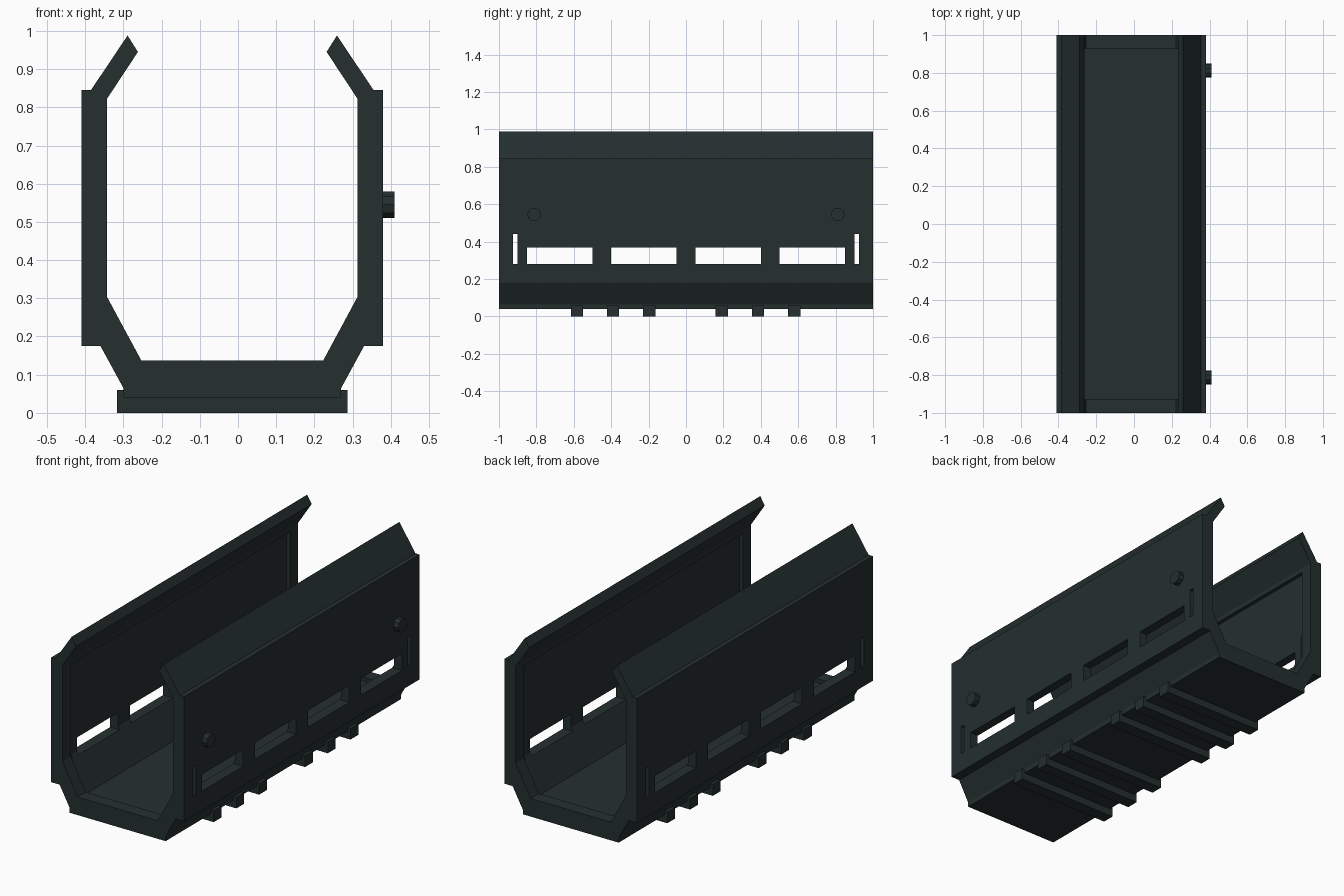
import bpy, bmesh, math
from mathutils import Matrix

if "Cube" in bpy.data.objects:
    bpy.data.objects.remove(bpy.data.objects["Cube"])

CX = -0.015  # centre line of the channel

mat = bpy.data.materials.new("dark slate")
mat.diffuse_color = (0.018, 0.028, 0.028, 1)
mat.use_nodes = True
mat.node_tree.nodes["Principled BSDF"].inputs["Base Color"].default_value = mat.diffuse_color


def make(name, bm):
    bmesh.ops.recalc_face_normals(bm, faces=bm.faces)
    me = bpy.data.meshes.new(name)
    bm.to_mesh(me)
    bm.free()
    me.materials.append(mat)
    ob = bpy.data.objects.new(name, me)
    bpy.context.collection.objects.link(ob)
    return ob


def prism(name, half, y):
    """Mirror a half profile about the centre line and extrude it along y."""
    pts = half + [(-x, z) for x, z in reversed(half)]
    bm = bmesh.new()
    face = bm.faces.new([bm.verts.new((CX + x, -y, z)) for x, z in pts])
    ext = bmesh.ops.extrude_face_region(bm, geom=[face], use_keep_orig=True)
    verts = [g for g in ext["geom"] if isinstance(g, bmesh.types.BMVert)]
    bmesh.ops.translate(bm, verts=verts, vec=(0, 2 * y, 0))
    return make(name, bm)


def boxes(name, ranges):
    """One object from (x0, x1, y0, y1, z0, z1) blocks."""
    bm = bmesh.new()
    for x0, x1, y0, y1, z0, z1 in ranges:
        m = Matrix.Translation(((x0 + x1) / 2, (y0 + y1) / 2, (z0 + z1) / 2))
        m = m @ Matrix.Diagonal((x1 - x0, y1 - y0, z1 - z0, 1))
        bmesh.ops.create_cube(bm, size=1, matrix=m)
    return make(name, bm)


# open channel with sloped corners and inward-leaning top flanges
channel = prism("channel_body", [
    (0.285, 0.04), (0.285, 0.065), (0.345, 0.175), (0.395, 0.175),
    (0.395, 0.845), (0.37, 0.845), (0.274, 0.988), (0.247, 0.945),
    (0.3275, 0.823), (0.3275, 0.303), (0.238, 0.137)], 1.0)

# shallow recess inside, leaving a rim at both ends
recess = prism("recess_cutter", [(0.3475, 0.80), (0.3475, 0.298), (0.2505, 0.117)], 0.93)

# long windows and narrow end slots through both walls
slots = [(-0.6, 0.6, y, y + 0.35, 0.28, 0.37) for y in (-0.85, -0.4, 0.05, 0.5)]
slots += [(-0.6, 0.6, y, y + 0.024, 0.28, 0.44) for y in (-0.924, 0.9)]
windows = boxes("window_cutter", slots)

for cutter in (recess, windows):
    mod = channel.modifiers.new(cutter.name, "BOOLEAN")
    mod.operation = "DIFFERENCE"
    mod.solver = "EXACT"
    mod.object = cutter
bpy.context.view_layer.update()
cut = bpy.data.meshes.new_from_object(
    channel.evaluated_get(bpy.context.evaluated_depsgraph_get()))
channel.modifiers.clear()
channel.data = cut
for cutter in (recess, windows):
    bpy.data.objects.remove(cutter)

# cross ribs under the floor
boxes("bottom_ribs", [(CX - 0.302, CX + 0.302, y - 0.033, y + 0.033, 0, 0.06)
                      for y in (-0.583, -0.39, -0.197, 0.192, 0.385, 0.578)])

# two round studs on the right wall
bm = bmesh.new()
for y in (-0.812, 0.812):
    bmesh.ops.create_cone(
        bm, cap_ends=True, segments=10, radius1=0.037, radius2=0.037, depth=0.04,
        matrix=Matrix.Translation((0.39, y, 0.545)) @ Matrix.Rotation(math.pi / 2, 4, "Y"))
make("side_studs", bm)
